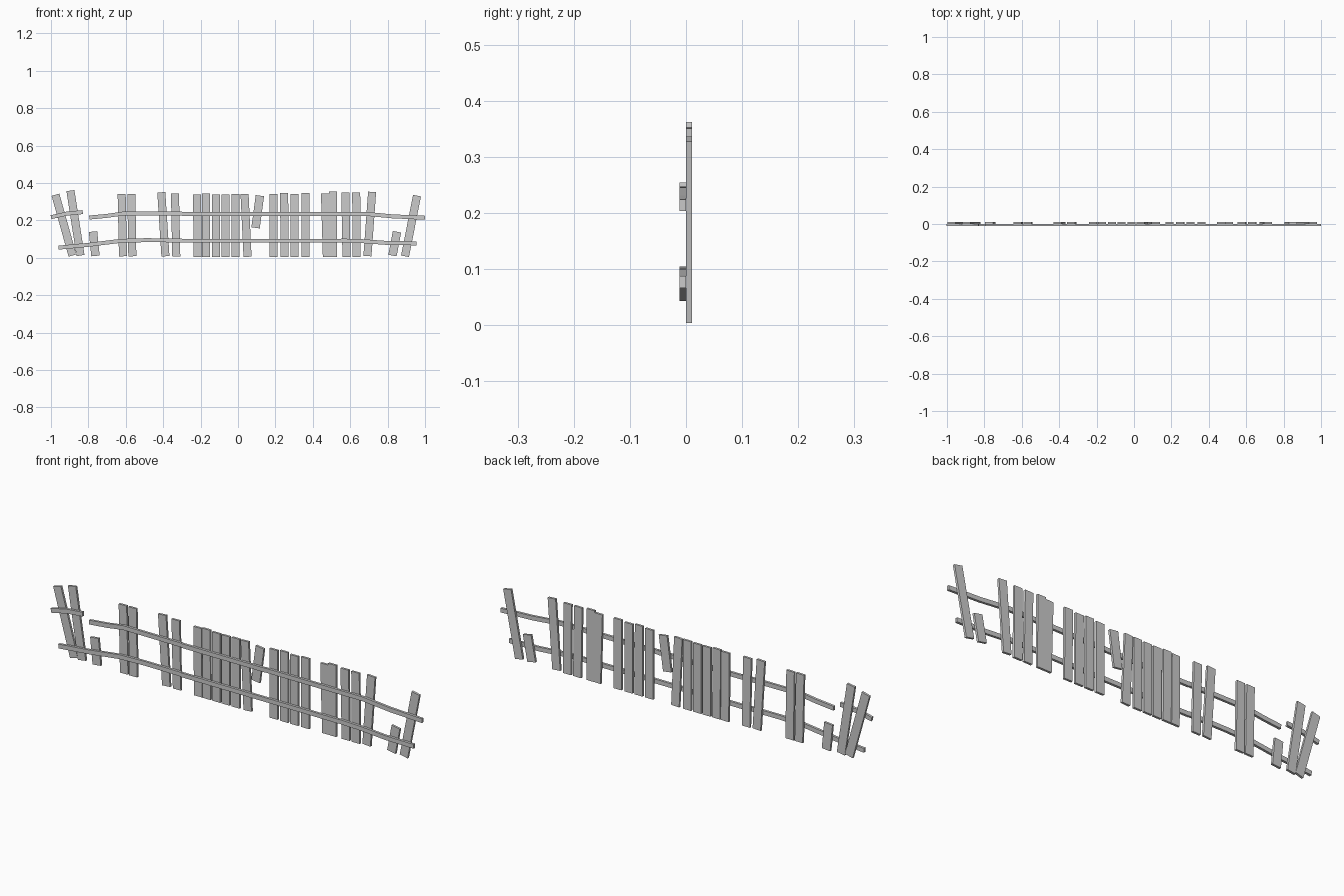
import bpy, bmesh
from mathutils import Vector


def prism(name, outline, y0, y1):
    """Extrude an x-z outline between two depths."""
    bm = bmesh.new()
    face = bm.faces.new([bm.verts.new((x, y0, z)) for x, z in outline])
    ext = bmesh.ops.extrude_face_region(bm, geom=[face])
    for v in ext["geom"]:
        if isinstance(v, bmesh.types.BMVert):
            v.co.y = y1
    bmesh.ops.recalc_face_normals(bm, faces=bm.faces)
    me = bpy.data.meshes.new(name)
    bm.to_mesh(me)
    bm.free()
    ob = bpy.data.objects.new(name, me)
    bpy.context.collection.objects.link(ob)
    return ob


def strip(name, path, width, y0, y1):
    """Bar of constant width following an x-z path."""
    p = [Vector(q) for q in path]
    a, b = [], []
    for i, q in enumerate(p):
        d = (p[min(i + 1, len(p) - 1)] - p[max(i - 1, 0)]).normalized()
        n = Vector((-d.y, d.x)) * width / 2
        a.append(q + n)
        b.append(q - n)
    return prism(name, a + b[::-1], y0, y1)


# Pickets: bottom x, top x, bottom z, top z
pickets = [
    (-.885, -.976, .012, .337), (-.842, -.896, .012, .359),
    (-.615, -.622, .008, .341), (-.565, -.570, .008, .341),
    (-.388, -.410, .008, .350), (-.330, -.337, .007, .344),
    (-.216, -.219, .004, .339), (-.170, -.172, .004, .343),
    (-.118, -.118, .004, .339), (-.067, -.067, .004, .339),
    (-.013, -.013, .004, .341), (.051, .035, .005, .341),
    (.191, .191, .004, .341), (.248, .247, .004, .346),
    (.303, .302, .004, .341), (.362, .361, .004, .346),
    (.475, .465, .005, .344), (.508, .507, .005, .353),
    (.580, .574, .005, .348), (.634, .632, .005, .348),
    (.692, .717, .009, .352), (.893, .957, .008, .332),
]
for xb, xt, zb, zt in pickets:
    strip("picket", [(xb, zb), (xt, zt)], .043, 0, .011)

# Broken pickets
for xb, xt, zb, zt in [(-.762, -.775, .010, .140),
                       (.094, .117, .160, .332), (.826, .850, .012, .139)]:
    strip("broken_picket", [(xb, zb), (xt, zt)], .045, 0, .011)

# Rails
rails = {
    "upper_rail_loose_end": [(-1, .217), (-.915, .236), (-.83, .244)],
    "upper_rail_left": [(-.795, .215), (-.70, .224), (-.61, .237), (-.30, .236)],
    "upper_rail_middle": [(-.30, .234), (.15, .234)],
    "upper_rail_right": [(.15, .235), (.68, .235), (.83, .221), (1, .214)],
    "lower_rail_left": [(-.96, .054), (-.80, .069), (-.63, .090), (-.5, .094), (-.30, .093)],
    "lower_rail_middle": [(-.30, .091), (.55, .091)],
    "lower_rail_right": [(.55, .092), (.66, .089), (.80, .079), (.955, .077)],
}
for name, path in rails.items():
    strip(name, path, .021, -.012, 0)
